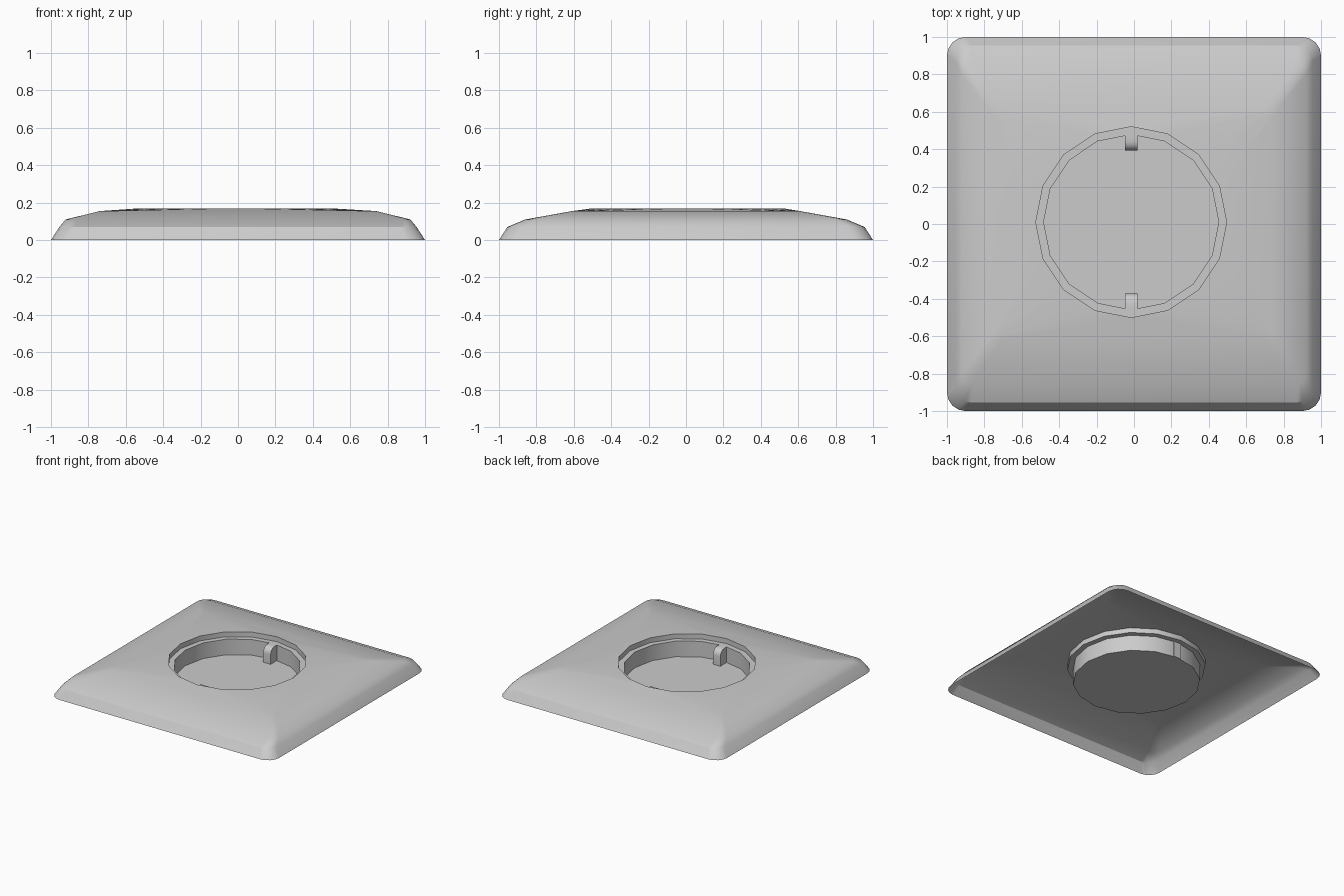
import bpy, bmesh, math

if "Cube" in bpy.data.objects:
    bpy.data.objects.remove(bpy.data.objects["Cube"])

CX, CY = -0.015, 0.01      # centre of the round opening
STEP_Z, FLOOR_Z = 0.13, 0.003


def finish(bm, name):
    bmesh.ops.remove_doubles(bm, verts=bm.verts[:], dist=1e-5)
    me = bpy.data.meshes.new(name)
    bm.to_mesh(me)
    bm.free()
    ob = bpy.data.objects.new(name, me)
    bpy.context.collection.objects.link(ob)
    bpy.ops.object.select_all(action='DESELECT')
    ob.select_set(True)
    bpy.context.view_layer.objects.active = ob
    bpy.ops.object.shade_smooth_by_angle(angle=math.radians(30))
    return ob


def rounded_ring(bm, hx, hy, r, z):
    # five points per corner, counter-clockwise
    ring = []
    for k in range(4):
        sx, sy = ((1, 1), (-1, 1), (-1, -1), (1, -1))[k]
        for j in range(5):
            a = math.radians(90 * k + 22.5 * j)
            ring.append(bm.verts.new((sx * (hx - r) + r * math.cos(a),
                                      sy * (hy - r) + r * math.sin(a), z)))
    return ring


def circle_ring(bm, r, z):
    return [bm.verts.new((CX + r * math.cos(i * math.tau / 16),
                          CY + r * math.sin(i * math.tau / 16), z)) for i in range(16)]


def join(bm, a, b):
    n = len(a)
    for i in range(n):
        j = (i + 1) % n
        loop = list(dict.fromkeys((a[i], a[j], b[j], b[i])))
        bm.faces.new(loop)


# Domed square cover plate, open underneath
bm = bmesh.new()
rings = [rounded_ring(bm, *p) for p in ((1, 1, 0.10, 0),
                                        (0.955, 0.955, 0.085, 0.07),
                                        (0.922, 0.86, 0.06, 0.11),
                                        (0.74, 0.61, 0.04, 0.155))]
hole = circle_ring(bm, 0.51, 0.17)
rings.append([hole[(4 * k + j) % 16] for k in range(4) for j in range(5)])
for a, b in zip(rings, rings[1:]):
    join(bm, a, b)
finish(bm, "cover_plate")

# Stepped round socket well with closed floor
bm = bmesh.new()
well = [circle_ring(bm, r, z) for r, z in ((0.51, 0.17), (0.51, STEP_Z),
                                           (0.468, STEP_Z), (0.468, FLOOR_Z))]
for a, b in zip(well, well[1:]):
    join(bm, a, b)
bm.faces.new(well[-1])
finish(bm, "socket_well")

# Two earth clips with rounded upper corner
for side, name in ((1, "back_earth_clip"), (-1, "front_earth_clip")):
    bm = bmesh.new()
    r = 0.05
    prof = [(0.468, FLOOR_Z), (0.468, STEP_Z)]
    for i in range(5):
        a = math.radians(90 + 22.5 * i)
        prof.append((0.382 + r + r * math.cos(a), STEP_Z - r + r * math.sin(a)))
    prof.append((0.382, FLOOR_Z))
    face = bm.faces.new([bm.verts.new((CX - 0.033, CY + side * y, z)) for y, z in prof])
    ext = bmesh.ops.extrude_face_region(bm, geom=[face], use_keep_orig=True)
    bmesh.ops.translate(bm, vec=(0.066, 0, 0),
                        verts=[v for v in ext["geom"] if isinstance(v, bmesh.types.BMVert)])
    bmesh.ops.recalc_face_normals(bm, faces=bm.faces[:])
    finish(bm, name)
